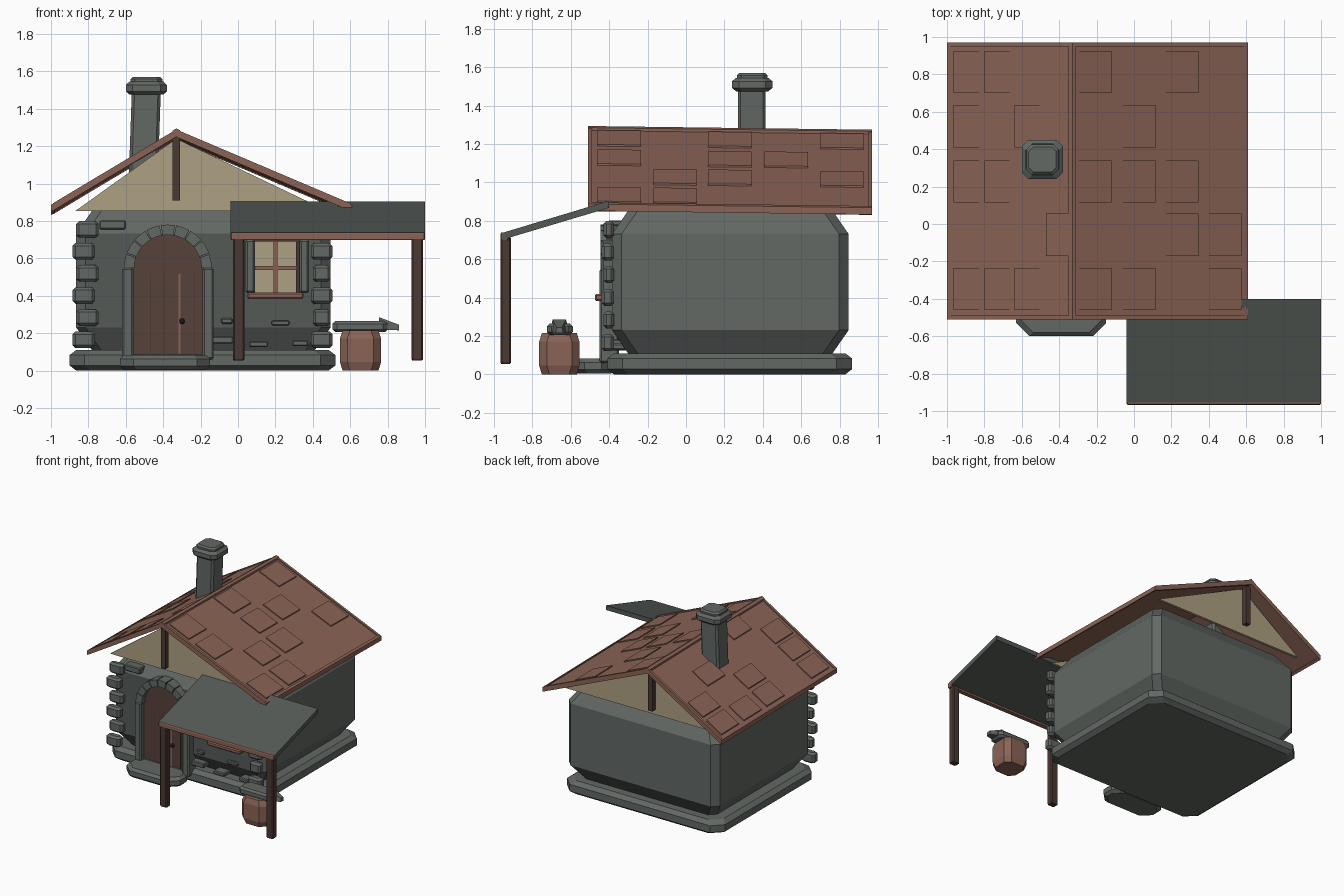
import bpy, bmesh, math

cube = bpy.data.objects.get("Cube")
if cube:
    bpy.data.objects.remove(cube, do_unlink=True)


def material(name, r, g, b):
    """Flat material from 0-255 display values."""
    col = [(v / 255 / 12.92) if v < 11 else ((v / 255 + 0.055) / 1.055) ** 2.4 for v in (r, g, b)] + [1]
    m = bpy.data.materials.new(name)
    m.use_nodes = True
    m.diffuse_color = col
    m.node_tree.nodes["Principled BSDF"].inputs["Base Color"].default_value = col
    return m


STONE = material("stone grey", 98, 104, 100)
DARK_STONE = material("dark stone", 84, 90, 86)
ROOF = material("roof red brown", 139, 100, 86)
WOOD = material("dark wood", 76, 57, 51)
DOOR = material("door brown", 87, 66, 59)
PLASTER = material("beige plaster", 174, 161, 131)
IRON = material("black iron", 40, 42, 42)


def finish(name, bm, mat):
    bmesh.ops.recalc_face_normals(bm, faces=bm.faces[:])
    mesh = bpy.data.meshes.new(name)
    bm.to_mesh(mesh)
    bm.free()
    mesh.materials.append(mat)
    ob = bpy.data.objects.new(name, mesh)
    bpy.context.collection.objects.link(ob)
    return ob


def loft(name, rings, mat):
    """Closed solid through a stack of equal rings of points."""
    bm = bmesh.new()
    rows = [[bm.verts.new(p) for p in ring] for ring in rings]
    n = len(rows[0])
    for a, b in zip(rows, rows[1:]):
        for i in range(n):
            j = (i + 1) % n
            bm.faces.new((a[i], a[j], b[j], b[i]))
    bm.faces.new(rows[0])
    bm.faces.new(rows[-1])
    return finish(name, bm, mat)


def prism(name, axis, pts, a, b, mat):
    """Profile in xz run along y, or profile in yz run along x."""
    place = (lambda p, t: (p[0], t, p[1])) if axis == "y" else (lambda p, t: (t, p[0], p[1]))
    return loft(name, [[place(p, t) for p in pts] for t in (a, b)], mat)


def block(name, x, y, z, mat, corner=0.015, rise=0.015, inset=0.015, lean=0.0):
    """Box with cut upright corners and bevelled rims; lean shifts the top in x."""
    def ring(h, s):
        d = lean * (h - z[0])
        x0, x1, y0, y1, c = x[0] + s + d, x[1] - s + d, y[0] + s, y[1] - s, corner
        return [(x0 + c, y0, h), (x1 - c, y0, h), (x1, y0 + c, h), (x1, y1 - c, h),
                (x1 - c, y1, h), (x0 + c, y1, h), (x0, y1 - c, h), (x0, y0 + c, h)]
    return loft(name, [ring(z[0], inset), ring(z[0] + rise, 0),
                       ring(z[1] - rise, 0), ring(z[1], inset)], mat)


def box(name, x, y, z, mat):
    return prism(name, "y", [(x[0], z[0]), (x[1], z[0]), (x[1], z[1]), (x[0], z[1])], *y, mat)


# House body and plinth
block("plinth", (-0.9, 0.52), (-0.41, 0.865), (0, 0.11), STONE, 0.08, 0.027, 0.035)
body = block("house_body", (-0.865, 0.495), (-0.385, 0.847), (0.1, 0.862), STONE, 0.05, 0.13, 0.09)
body.data.materials.append(DARK_STONE)
for f in body.data.polygons:
    if f.normal.y < -0.95:
        f.material_index = 1

# Gable ends with hanging posts
for side, y, post in (("front", -0.4, -0.47), ("back", 0.84, 0.91)):
    prism(side + "_gable", "y", [(-0.87, 0.853), (0.48, 0.853), (-0.33, 1.24)], y, y + 0.02, PLASTER)
    box(side + "_gable_post", (-0.35, -0.31), (post - 0.02, post + 0.02), (0.91, 1.25), WOOD)

# Roof slopes, trims and raised shingles
RIDGE = (-0.33, 1.275)
SLOPES = {"left": (0.6, 0.88), "right": (-0.99, 0.88)}
COLUMNS = {"left": [-0.295, -0.06, 0.17, 0.4], "right": [-0.47, -0.64, -0.8, -0.965]}
ROWS = [0.70, 0.41, 0.115, -0.17, -0.46]
# One string per row, ridge to eave
PATTERN = {"left": ["x.x.", ".x..", "xxx.", "..xx", "xx.x"],
           "right": ["..xx", ".x.x", "..xx", "x...", ".xxx"]}


def slope_strip(name, eave, x0, x1, y0, y1, up, down):
    """Strip lying on a slope; the whole roof sinks slightly towards the back."""
    def z(x, y):
        return RIDGE[1] + (eave[1] - RIDGE[1]) * (x - RIDGE[0]) / (eave[0] - RIDGE[0]) - 0.013 * (y + 0.2)
    return loft(name, [[(x0, y, z(x0, y) + up), (x1, y, z(x1, y) + up),
                        (x1, y, z(x1, y) - down), (x0, y, z(x0, y) - down)] for y in (y0, y1)], ROOF)


for side, eave in SLOPES.items():
    slope_strip(side + "_roof", eave, RIDGE[0], eave[0], -0.5, 0.96, 0, 0.025)
    for end, y in (("front", -0.51), ("back", 0.95)):
        slope_strip(f"{side}_{end}_rake_board", eave, RIDGE[0], eave[0], y, y + 0.02, 0.01, 0.03)
    out = 0.01 if side == "left" else -0.01
    slope_strip(side + "_eave_board", eave, eave[0] - out, eave[0] + out, -0.51, 0.97, 0.008, 0.028)
    slope_strip(side + "_ridge_board", eave, RIDGE[0], RIDGE[0] + 2 * out, -0.51, 0.97, 0.015, 0.01)
    width = 0.175 if side == "left" else 0.135
    for r, row in enumerate(PATTERN[side]):
        for c, mark in enumerate(row):
            if mark == "x":
                x, y = COLUMNS[side][c], ROWS[r]
                slope_strip(f"{side}_shingle_{r}_{c}", eave, x, x + width, y, y + 0.225, 0.009, 0)

# Chimney
block("chimney_shaft", (-0.585, -0.43), (0.27, 0.415), (1.0, 1.5), STONE, 0.015, 0.01, 0.005, 0.035)
block("chimney_cap", (-0.6, -0.38), (0.24, 0.45), (1.475, 1.545), STONE, 0.035, 0.018, 0.02)
block("chimney_top", (-0.575, -0.405), (0.265, 0.425), (1.53, 1.57), STONE, 0.025, 0.012, 0.012)

# Corner stones on the front
for i in range(6):
    z = 0.165 + i * 0.118
    shift = 0.02 * (i % 2)
    span = (z - 0.044, z + 0.044)
    y = (-0.44 + shift / 2, -0.375)
    block(f"right_corner_stone_{i}", (-0.885 + shift, -0.765 + shift), y, span, STONE)
    block(f"left_corner_stone_{i}", (0.39 + shift / 2, 0.505 - shift / 2), y, span, STONE)

# Loose wall stones
for i, (x, z, w, h) in enumerate([(-0.74, 0.755, 0.14, 0.048), (0.18, 0.24, 0.095, 0.028),
                                  (-0.15, 0.145, 0.125, 0.038), (0.06, 0.125, 0.1, 0.03),
                                  (0.29, 0.13, 0.085, 0.03), (-0.09, 0.25, 0.06, 0.03)]):
    block(f"wall_stone_{i}", (x, x + w), (-0.405, -0.3), (z, z + h), STONE, 0.006, 0.006, 0.006)

# Arched door with stone surround and step
CX, CZ = -0.375, 0.545


def arc(radius, a0, a1, n):
    return [(CX + radius * math.cos(a0 + (a1 - a0) * i / n),
             CZ + radius * math.sin(a0 + (a1 - a0) * i / n)) for i in range(n + 1)]


prism("door", "y", [(CX - 0.185, 0.08), (CX + 0.185, 0.08)] + arc(0.185, 0, math.pi, 12),
      -0.405, -0.36, DOOR)
for i, x in enumerate((-0.47, -0.395, -0.235)):
    box(f"door_seam_{i}", (x, x + 0.004), (-0.408, -0.4), (0.09, 0.52), WOOD)
box("door_strip", (-0.319, -0.308), (-0.41, -0.4), (0.09, 0.52), ROOF)
block("door_knob", (-0.312, -0.286), (-0.43, -0.4), (0.25, 0.278), IRON, 0.007, 0.007, 0.006)
for side, x in (("right", -0.62), ("left", -0.19)):
    block(side + "_door_jamb", (x, x + 0.06), (-0.45, -0.35), (0.06, 0.55), STONE, 0.01, 0.01, 0.01)
for i in range(9):
    a0, a1 = math.pi * i / 9 + 0.015, math.pi * (i + 1) / 9 - 0.015
    prism(f"arch_stone_{i}", "y", arc(0.18, a0, a1, 2) + arc(0.235, a1, a0, 2), -0.445, -0.35, STONE)
block("door_step", (-0.63, -0.15), (-0.6, -0.37), (0.005, 0.083), STONE, 0.07, 0.02, 0.02)

# Window
box("window_pane", (0.08, 0.32), (-0.395, -0.36), (0.4, 0.7), PLASTER)
box("window_upright", (0.19, 0.21), (-0.412, -0.38), (0.4, 0.7), ROOF)
box("window_crossbar", (0.09, 0.31), (-0.412, -0.38), (0.537, 0.559), ROOF)
box("window_head", (0.07, 0.33), (-0.415, -0.37), (0.69, 0.715), WOOD)
for side, x, jamb in (("right", 0.072, 0.04), ("left", 0.31, 0.33)):
    box(side + "_window_frame", (x, x + 0.018), (-0.412, -0.37), (0.4, 0.7), WOOD)
    block(side + "_window_stone", (jamb, jamb + 0.05), (-0.44, -0.35), (0.415, 0.7), STONE, 0.01, 0.01, 0.01)
block("window_sill", (0.05, 0.35), (-0.475, -0.37), (0.383, 0.418), ROOF, 0.008, 0.008, 0.006)

# Lean-to awning on two posts
prism("awning", "x", [(-0.4, 0.905), (-0.955, 0.738), (-0.955, 0.702), (-0.4, 0.868)], -0.04, 1.0, DARK_STONE)
block("awning_beam", (-0.04, 1.0), (-0.967, -0.925), (0.698, 0.738), ROOF, 0.005, 0.006, 0.004)
for side, x in (("right", -0.028), ("left", 0.927)):
    block(side + "_awning_post", (x, x + 0.062), (-0.967, -0.912), (0.055, 0.715), WOOD, 0.008, 0.006, 0.004)

# Anvil on a wooden stump
block("stump", (0.545, 0.765), (-0.765, -0.555), (0, 0.215), ROOF, 0.04, 0.045, 0.014)
block("anvil_body", (0.505, 0.8), (-0.725, -0.59), (0.205, 0.265), STONE, 0.025, 0.015, 0.015)
loft("anvil_horn", [[(x, -0.66 - w, z0), (x, -0.66 + w, z0), (x, -0.66 + w * 0.7, z1), (x, -0.66 - w * 0.7, z1)]
                    for x, w, z0, z1 in ((0.755, 0.05, 0.22, 0.285), (0.86, 0.02, 0.215, 0.245))], STONE)
